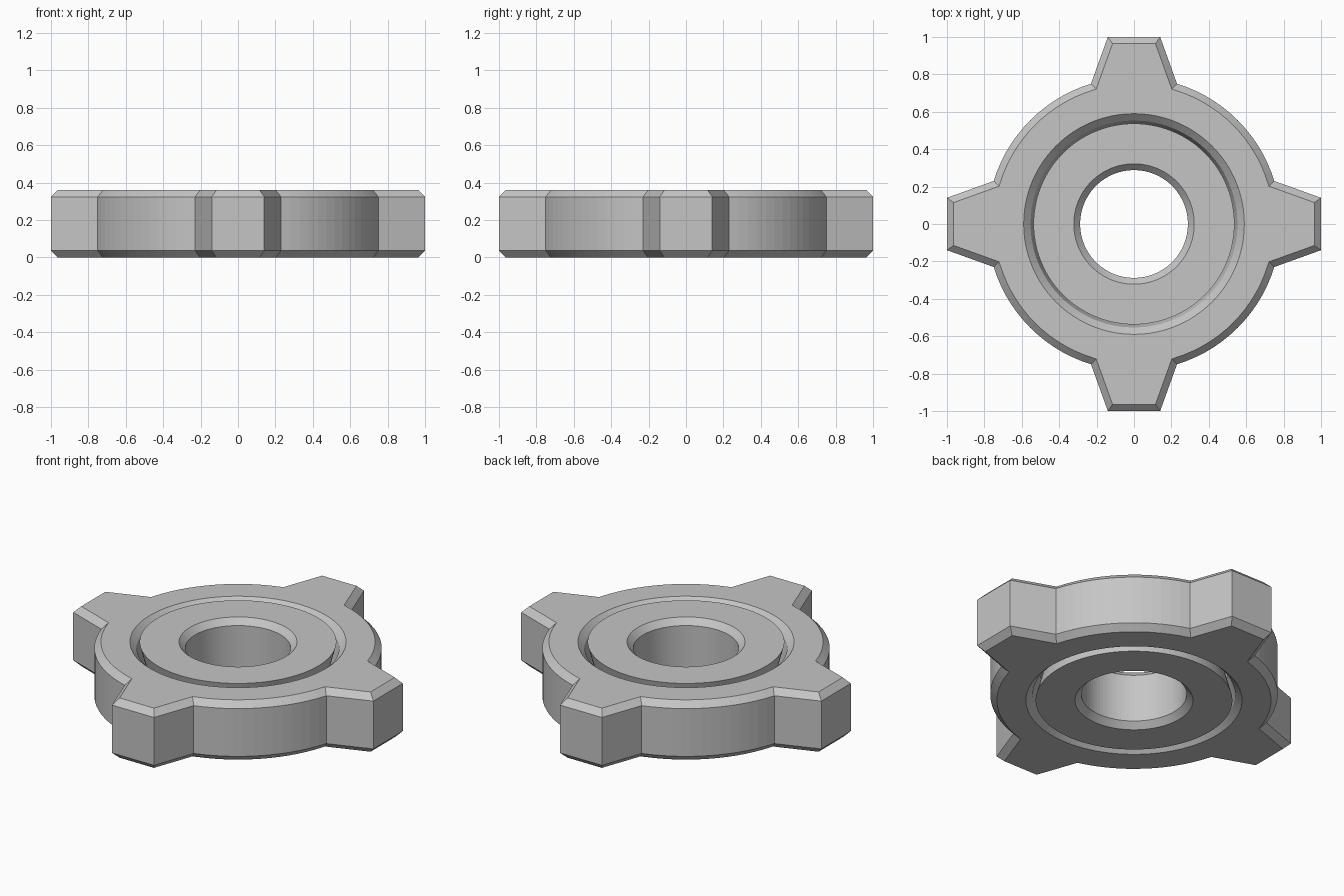
import bpy
import bmesh
from math import sin, cos, pi, atan2, hypot
from mathutils import Vector

if "Cube" in bpy.data.objects:
    bpy.data.objects.remove(bpy.data.objects["Cube"], do_unlink=True)

HEIGHT = 0.36
CHAMFER = 0.036
SEGMENTS = 96
BODY_STEPS = 14

grey = bpy.data.materials.new("light_grey")
grey.use_nodes = True
colour = (0.56, 0.56, 0.56, 1)
grey.diffuse_color = colour
grey.node_tree.nodes["Principled BSDF"].inputs["Base Color"].default_value = colour


def circle(radius):
    return [Vector((radius * cos(2 * pi * i / SEGMENTS), radius * sin(2 * pi * i / SEGMENTS)))
            for i in range(SEGMENTS)]


def toothed_outline():
    """Round body with four tapered teeth, counter-clockwise."""
    tip_half, root_x, root_half = 0.14, 0.75, 0.23
    radius = hypot(root_x, root_half)
    start = atan2(root_half, root_x)
    quarter = [Vector((1, -tip_half)), Vector((1, tip_half))]
    for i in range(BODY_STEPS + 1):
        a = start + (pi / 2 - 2 * start) * i / BODY_STEPS
        quarter.append(Vector((radius * cos(a), radius * sin(a))))
    points = []
    for _ in range(4):
        points += quarter
        quarter = [Vector((-p.y, p.x)) for p in quarter]
    return points


def inset(points, distance):
    """Move every edge inwards by the same distance, with mitred corners."""
    result = []
    for i, p in enumerate(points):
        before = (p - points[i - 1]).normalized()
        after = (points[(i + 1) % len(points)] - p).normalized()
        n1, n2 = Vector((-before.y, before.x)), Vector((-after.y, after.x))
        result.append(p + (n1 + n2) * (distance / (1 + n1.dot(n2))))
    return result


def add_wall(bm, rows):
    """Skin a stack of (outline, z) rows; return the bottom and top edges."""
    loops = [[bm.verts.new((p.x, p.y, z)) for p in points] for points, z in rows]
    count = len(loops[0])
    for low, high in zip(loops, loops[1:]):
        for i in range(count):
            j = (i + 1) % count
            bm.faces.new((low[i], low[j], high[j], high[i]))
    return [[bm.edges.get((loop[i - 1], loop[i])) for i in range(count)]
            for loop in (loops[0], loops[-1])]


def build_part(name, outer_rows, inner_rows):
    """Closed ring made of an outer wall, an inner wall and two flat caps."""
    bm = bmesh.new()
    outer = add_wall(bm, outer_rows)
    inner = add_wall(bm, inner_rows)
    for a, b in zip(outer, inner):
        bmesh.ops.triangle_fill(bm, edges=a + b, use_beauty=True, normal=(0, 0, 1))
    bmesh.ops.recalc_face_normals(bm, faces=bm.faces)
    mesh = bpy.data.meshes.new(name)
    bm.to_mesh(mesh)
    bm.free()
    mesh.materials.append(grey)
    obj = bpy.data.objects.new(name, mesh)
    bpy.context.collection.objects.link(obj)
    return obj


low, mid, high = CHAMFER, HEIGHT / 2, HEIGHT - CHAMFER

# Toothed outer ring: chamfered rim, bore pinched at mid height
outline = toothed_outline()
rim = inset(outline, CHAMFER)
build_part(
    "toothed_ring",
    [(rim, 0), (outline, low), (outline, high), (rim, HEIGHT)],
    [(circle(0.59), 0), (circle(0.553), low), (circle(0.514), mid),
     (circle(0.553), high), (circle(0.59), HEIGHT)])

# Captive hub: waisted outside, chamfered through hole
build_part(
    "inner_hub",
    [(circle(0.537), 0), (circle(0.49), mid), (circle(0.537), HEIGHT)],
    [(circle(0.322), 0), (circle(0.288), low), (circle(0.288), high), (circle(0.322), HEIGHT)])
